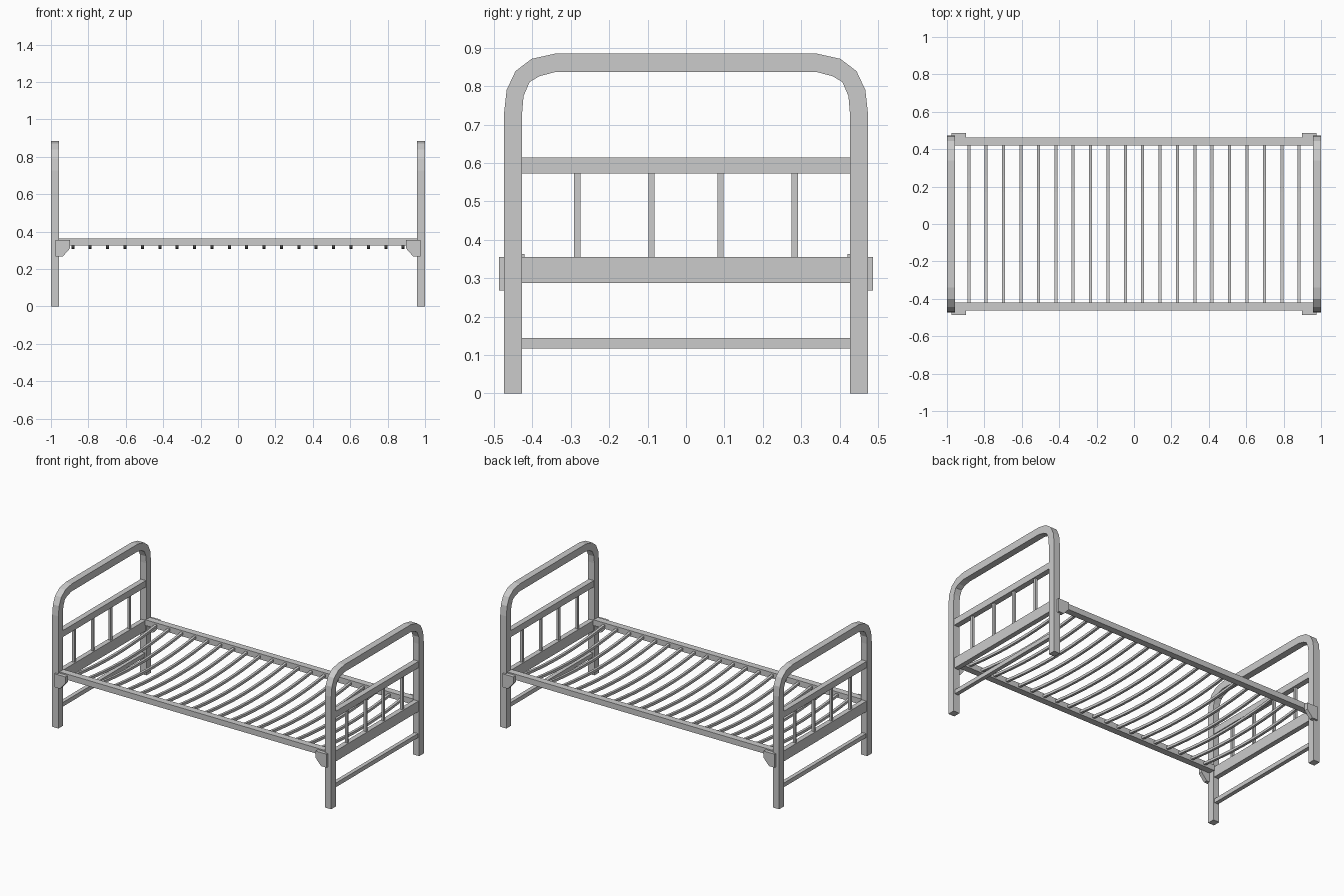
import bpy, bmesh

if "Cube" in bpy.data.objects:
    bpy.data.objects.remove(bpy.data.objects["Cube"])


def finish(bm, name):
    bmesh.ops.recalc_face_normals(bm, faces=bm.faces[:])
    me = bpy.data.meshes.new(name)
    bm.to_mesh(me)
    bm.free()
    ob = bpy.data.objects.new(name, me)
    bpy.context.collection.objects.link(ob)
    return ob


def box(name, x0, x1, y0, y1, z0, z1):
    bm = bmesh.new()
    bmesh.ops.create_cube(bm, size=1)
    for v in bm.verts:
        v.co = ((x0 + x1) / 2 + v.co.x * (x1 - x0),
                (y0 + y1) / 2 + v.co.y * (y1 - y0),
                (z0 + z1) / 2 + v.co.z * (z1 - z0))
    return finish(bm, name)


def tube(name, rings):
    """Skin a list of four-point rings into a closed bar."""
    bm = bmesh.new()
    vs = [[bm.verts.new(p) for p in r] for r in rings]
    for a, b in zip(vs, vs[1:]):
        for i in range(4):
            j = (i + 1) % 4
            bm.faces.new((a[i], a[j], b[j], b[i]))
    bm.faces.new(vs[0])
    bm.faces.new(vs[-1])
    return finish(bm, name)


# Bent end frame: outer and inner outlines (y, z) of one half
OUTER = [(.474, 0), (.474, .727), (.467, .79), (.444, .839), (.402, .871), (.339, .885)]
INNER = [(.427, 0), (.427, .727), (.423, .774), (.407, .811), (.381, .826), (.339, .837)]
half = list(zip(OUTER, INNER))
path = half + [((-o[0], o[1]), (-i[0], i[1])) for o, i in reversed(half)]

for s, end in ((-1, "head"), (1, "foot")):
    xa, xb, xc = s * 1.0, s * .956, s * .978
    tube(end + "_frame", [[(xa, *o), (xb, *o), (xb, *i), (xa, *i)] for o, i in path])

    # Cross bars between the posts
    for part, d, z0, z1 in (("upper_bar", .018, .572, .614),
                            ("lower_bar", .016, .287, .355),
                            ("stretcher", .013, .117, .144)):
        box(f"{end}_{part}", xc - d, xc + d, -.43, .43, z0, z1)

    # Spindles
    for y in (-.283, -.09, .09, .283):
        box(end + "_spindle", xc - .008, xc + .008, y - .008, y + .008, .35, .575)

    # Chamfered corner brackets
    for t in (-1, 1):
        bm = bmesh.new()
        prof = [(.976, .355), (.897, .355), (.897, .312), (.936, .268), (.976, .268)]
        f = bm.faces.new([bm.verts.new((s * x, t * .462, z)) for x, z in prof])
        r = bmesh.ops.extrude_face_region(bm, geom=[f])
        bmesh.ops.translate(bm, vec=(0, t * .025, 0),
                            verts=[g for g in r["geom"] if isinstance(g, bmesh.types.BMVert)])
        bm.faces.ensure_lookup_table()
        if len(bm.faces) == 6:  # restore the back cap if the extrude removed it
            bmesh.ops.holes_fill(bm, edges=bm.edges[:])
        finish(bm, end + "_bracket")

# Side rails
for t, side in ((-1, "front"), (1, "back")):
    y0, y1 = sorted((t * .42, t * .463))
    box(side + "_rail", -.96, .96, y0, y1, .326, .363)

# Sagging slats
W, N = .008, 10
for k in range(20):
    x = -.883 + k * 1.766 / 19
    rings = []
    for n in range(N + 1):
        u = -1 + 2 * n / N
        y, z = u * .43, .316 + .029 * u * u
        rings.append([(x - W, y, z - W), (x + W, y, z - W), (x + W, y, z + W), (x - W, y, z + W)])
    tube("slat", rings)
